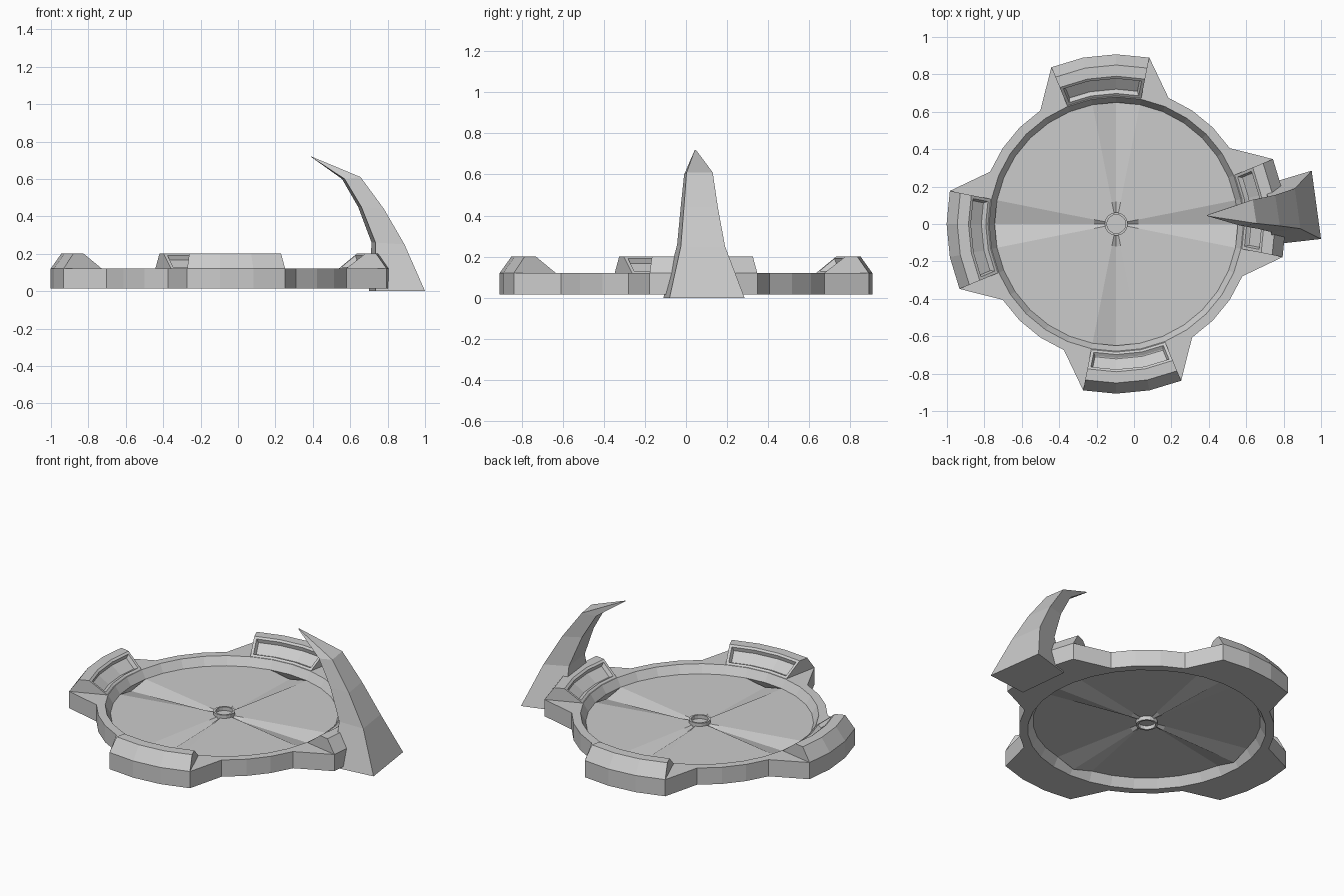
import bpy, bmesh
from math import cos, sin, pi

if "Cube" in bpy.data.objects:
    bpy.data.objects.remove(bpy.data.objects["Cube"], do_unlink=True)

SEG = 32
CENTRE_X = -0.095

grey = bpy.data.materials.new("plain_grey")
grey.use_nodes = True
grey.diffuse_color = (0.6, 0.6, 0.6, 1)
grey.node_tree.nodes["Principled BSDF"].inputs["Base Color"].default_value = (0.6, 0.6, 0.6, 1)


def polar(r, k, z):
    a = 2 * pi * k / SEG
    return (CENTRE_X + r * cos(a), r * sin(a), z)


def loft(bm, sections, loop=True, closed_profile=True, caps=False):
    """Skin a list of matching sections; returns the side faces in rows."""
    rows = [[bm.verts.new(p) for p in s] for s in sections]
    n = len(rows[0])
    faces = []
    for i in range(len(rows) if loop else len(rows) - 1):
        a, b = rows[i], rows[(i + 1) % len(rows)]
        faces.append([bm.faces.new((a[j], a[(j + 1) % n], b[(j + 1) % n], b[j]))
                      for j in range(n if closed_profile else n - 1)])
    if caps:
        bm.faces.new(rows[0])
        bm.faces.new(rows[-1])
    return faces


def finish(bm, name):
    bmesh.ops.recalc_face_normals(bm, faces=bm.faces)
    mesh = bpy.data.meshes.new(name)
    bm.to_mesh(mesh)
    bm.free()
    mesh.materials.append(grey)
    ob = bpy.data.objects.new(name, mesh)
    bpy.context.collection.objects.link(ob)
    return ob


# Base ring, widened at the four lugs
bm = bmesh.new()
sections = []
for k in range(SEG):
    outer = 0.907 if (k + 1) % 8 < 4 else 0.73
    profile = [(0.68, 0.015), (outer, 0.015), (outer, 0.12), (0.68, 0.12), (0.65, 0.07)]
    sections.append([polar(r, k, z) for r, z in profile])
loft(bm, sections)
finish(bm, "base_ring")

# Raised lugs with a sunken panel on the inward slope
LUG = [(0.907, 0.12), (0.85, 0.2), (0.79, 0.2), (0.685, 0.12)]
for quarter, side in enumerate(("left", "back", "right", "front")):
    bm = bmesh.new()
    stations = [quarter * 8 + k for k in (-1, 0, 1, 2)]
    rows = loft(bm, [[polar(r, k, z) for r, z in LUG] for k in stations],
                loop=False, caps=True)
    bmesh.ops.recalc_face_normals(bm, faces=bm.faces)
    slope = [row[2] for row in rows]
    bmesh.ops.inset_region(bm, faces=slope, thickness=0.016, use_even_offset=True)
    bmesh.ops.inset_region(bm, faces=slope, thickness=0.01, depth=-0.022, use_even_offset=True)
    finish(bm, side + "_lug")

# Floor with four V grooves running out from the hub
bm = bmesh.new()
FLOOR = [(0.65, 0.03), (0.12, 0.015), (0.06, 0.01)]
sections = []
for k in range(SEG):
    groove = 1 if k % 8 == 0 else 0
    sections.append([polar(r, k, 0.07 - dip * groove) for r, dip in FLOOR])
loft(bm, sections, closed_profile=False)
finish(bm, "floor")

# Hub: short collar closed by a thin plate
bm = bmesh.new()
COLLAR = [(0.062, 0.045), (0.062, 0.09), (0.05, 0.09), (0.05, 0.045)]
loft(bm, [[polar(r, k, z) for r, z in COLLAR] for k in range(0, SEG, 2)])
finish(bm, "hub_collar")
bm = bmesh.new()
bm.faces.new([bm.verts.new(polar(0.05, k, 0.068)) for k in range(0, SEG, 2)])
finish(bm, "hub_plate")

# Curved horn: outer x, inner x, outer z, inner z, lowest y, highest y, skew
HORN = [
    (1.0, 0.735, 0.0, 0.0, -0.08, 0.285, 0.05),
    (0.89, 0.735, 0.25, 0.26, -0.025, 0.19, 0.03),
    (0.78, 0.66, 0.44, 0.45, -0.01, 0.155, 0.025),
    (0.655, 0.57, 0.61, 0.6, 0.003, 0.13, 0.02),
    (0.392, 0.39, 0.72, 0.718, 0.043, 0.048, 0.0),
]
bm = bmesh.new()
sections = []
for xo, xi, zo, zi, y0, y1, skew in HORN:
    shift = skew * 0.6
    sections.append([(xo, y0, zo), (xo - skew, y1, zo),
                     (xi - skew * 0.7, y1 - shift * 2.5, zi), (xi, y0 - shift, zi)])
loft(bm, sections, loop=False, caps=True)
finish(bm, "horn")
